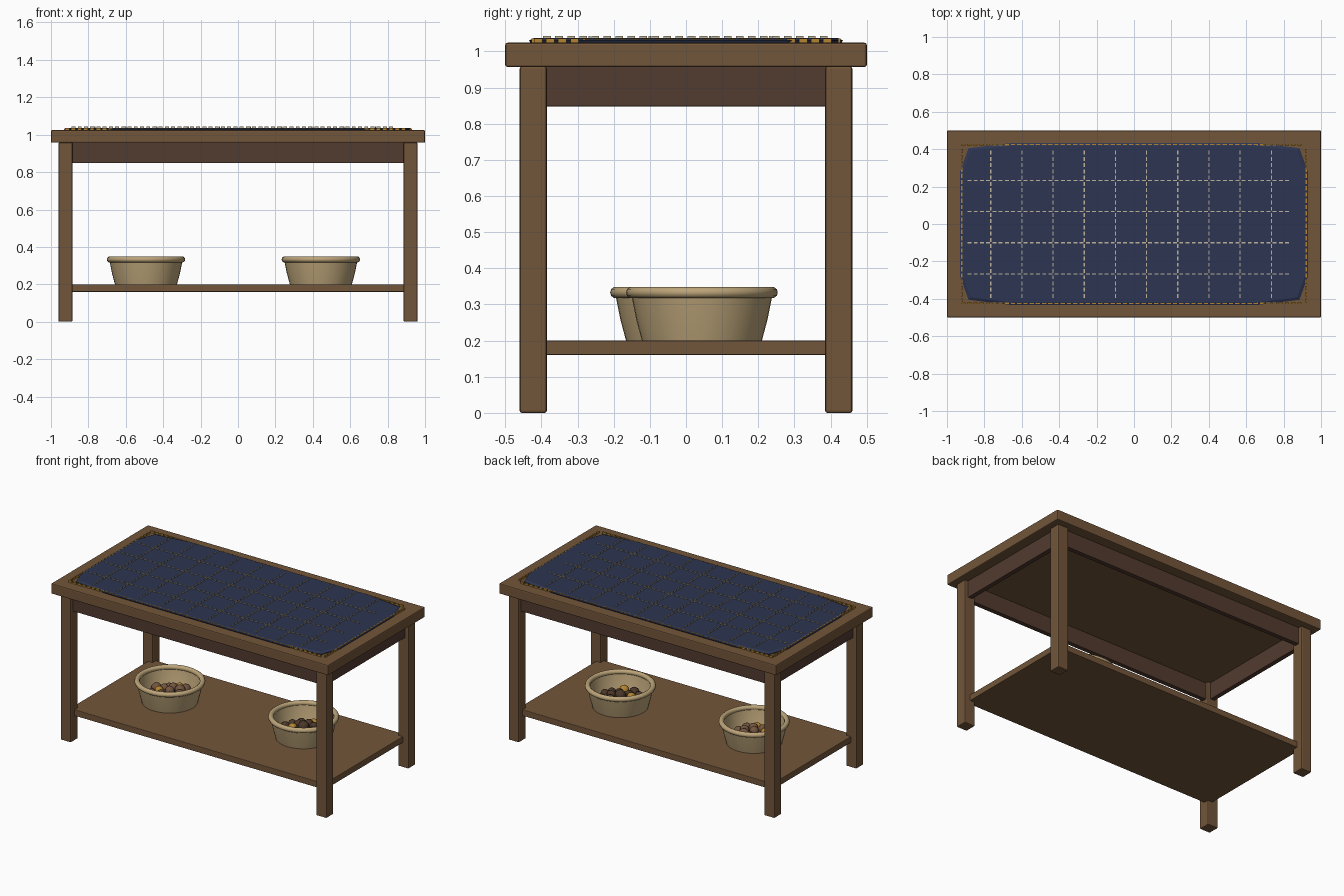
import bpy, bmesh, math, random
from mathutils import Matrix, Vector

if "Cube" in bpy.data.objects:
    bpy.data.objects.remove(bpy.data.objects["Cube"])

random.seed(4)


def mat(name, rgb):
    m = bpy.data.materials.new(name)
    m.diffuse_color = (*rgb, 1)
    m.use_nodes = True
    m.node_tree.nodes["Principled BSDF"].inputs["Base Color"].default_value = m.diffuse_color
    return m


WOOD = mat("oak brown", (0.17, 0.092, 0.042))
DARK = mat("dark wood", (0.085, 0.044, 0.029))
CLAY = mat("tan clay", (0.50, 0.37, 0.19))
NAVY = mat("navy cloth", (0.026, 0.036, 0.085))
CREAM = mat("cream thread", (0.52, 0.46, 0.34))
GOLD = mat("gold thread", (0.45, 0.23, 0.03))
NUT = mat("nut brown", (0.17, 0.09, 0.05))
COCOA = mat("dark cocoa", (0.07, 0.038, 0.022))


def finish(name, bm, mats, smooth=None):
    bmesh.ops.recalc_face_normals(bm, faces=bm.faces[:])
    me = bpy.data.meshes.new(name)
    bm.to_mesh(me)
    bm.free()
    ob = bpy.data.objects.new(name, me)
    bpy.context.collection.objects.link(ob)
    for m in mats:
        me.materials.append(m)
    if smooth:
        bpy.ops.object.select_all(action='DESELECT')
        ob.select_set(True)
        bpy.context.view_layer.objects.active = ob
        bpy.ops.object.shade_smooth_by_angle(angle=math.radians(smooth))
    return ob


def add_box(bm, x0, x1, y0, y1, z0, z1):
    c = Matrix.Translation(((x0 + x1) / 2, (y0 + y1) / 2, (z0 + z1) / 2))
    s = Matrix.Diagonal((x1 - x0, y1 - y0, z1 - z0, 1))
    bmesh.ops.create_cube(bm, size=1, matrix=c @ s)


def box(name, m, *dims, bevel=0.006):
    bm = bmesh.new()
    add_box(bm, *dims)
    if bevel:
        bmesh.ops.bevel(bm, geom=bm.edges[:], offset=bevel, segments=2,
                        profile=0.5, affect='EDGES')
    return finish(name, bm, [m])


# table frame
box("table_top", WOOD, -1, 1, -0.5, 0.5, 0.957, 1.024)
box("lower_shelf", WOOD, -0.92, 0.92, -0.42, 0.42, 0.16, 0.2, bevel=0.003)
for sx, side in ((-1, "left"), (1, "right")):
    for sy, end in ((-1, "front"), (1, "back")):
        cx, cy = sx * 0.9225, sy * 0.4225
        box(f"{end}_{side}_leg", WOOD, cx - 0.0375, cx + 0.0375,
            cy - 0.0375, cy + 0.0375, 0, 0.958)
    box(f"{side}_apron", DARK, sx * 0.92 - 0.015, sx * 0.92 + 0.015,
        -0.39, 0.39, 0.848, 0.958, bevel=0.002)
for sy, end in ((-1, "front"), (1, "back")):
    box(f"{end}_apron", DARK, -0.89, 0.89,
        sy * 0.42 - 0.015, sy * 0.42 + 0.015, 0.848, 0.958, bevel=0.002)

# cloth with cut corners and a soft raised edge
corner = [(0.93, 0.28), (0.885, 0.405), (0.65, 0.434)]
outline = []
for sx, sy in ((1, 1), (-1, 1), (-1, -1), (1, -1)):
    pts = [(sx * x, sy * y) for x, y in corner]
    outline += pts if sx * sy > 0 else pts[::-1]
bm = bmesh.new()
rings = [[bm.verts.new((x * k, y * k2, z)) for x, y in outline]
         for k, k2, z in ((0.995, 0.99, 1.022), (1, 1, 1.03), (0.985, 0.97, 1.037))]
n = len(outline)
for a, b in zip(rings, rings[1:]):
    for i in range(n):
        bm.faces.new((a[i], a[(i + 1) % n], b[(i + 1) % n], b[i]))
bm.faces.new(rings[0][::-1])
bm.faces.new(rings[-1])
finish("cloth", bm, [NAVY])


def dashes(bm, along_x, fixed, lo, hi, z0, z1, pitch=0.0333, length=0.021, w=0.003):
    t = lo
    while t + length <= hi + 0.001:
        if along_x:
            add_box(bm, t, t + length, fixed - w, fixed + w, z0, z1)
        else:
            add_box(bm, fixed - w, fixed + w, t, t + length, z0, z1)
        t += pitch


# quilting stitches in a square grid
bm = bmesh.new()
for i in range(10):
    dashes(bm, False, -0.766 + i * 0.1667, -0.395, 0.395, 1.034, 1.0425)
for i in range(4):
    dashes(bm, True, -0.267 + i * 0.1667, -0.89, 0.86, 1.034, 1.0425)
finish("quilting_stitches", bm, [CREAM])

# gold stitches round the rectangular border
bm = bmesh.new()
for s in (-1, 1):
    dashes(bm, True, s * 0.424, -0.925, 0.925, 1.024, 1.036, length=0.023, w=0.004)
    dashes(bm, False, s * 0.921, -0.42, 0.42, 1.024, 1.036, length=0.023, w=0.004)
finish("border_stitches", bm, [GOLD])


# lathe a closed (radius, z) profile about the vertical through (cx, cy)
def lathe(name, m, profile, cx, cy, seg=40, closed=False):
    bm = bmesh.new()
    vs = [bm.verts.new((r, 0, z)) for r, z in profile]
    es = [bm.edges.new(p) for p in zip(vs, vs[1:] + (vs[:1] if closed else []))]
    bmesh.ops.spin(bm, geom=vs + es, cent=(0, 0, 0), axis=(0, 0, 1),
                   angle=math.tau, steps=seg)
    bmesh.ops.remove_doubles(bm, verts=bm.verts[:], dist=1e-5)
    bmesh.ops.translate(bm, verts=bm.verts[:], vec=(cx, cy, 0))
    return finish(name, bm, [m], smooth=40)


# bowls with rolled rims and a heap of nuts
for side, cx, cy, m in (("left", -0.492, 0.0, NUT), ("right", 0.443, 0.044, COCOA)):
    lathe(f"{side}_bowl", CLAY, [(0, 0.2), (0.166, 0.2), (0.182, 0.26), (0.196, 0.33),
                                 (0.182, 0.33), (0.168, 0.26), (0.152, 0.215),
                                 (0, 0.215)], cx, cy)
    rim = [(0.194 + 0.016 * math.cos(a), 0.333 + 0.016 * math.sin(a))
           for a in (i * math.tau / 10 for i in range(10))]
    lathe(f"{side}_bowl_rim", CLAY, rim, cx, cy, closed=True)

    bm = bmesh.new()
    count = 0
    for ring, num, z in ((0.115, 11, 0.245), (0.065, 7, 0.262), (0.0, 1, 0.275)):
        for i in range(num):
            a = i * math.tau / num + random.uniform(-0.1, 0.1)
            p = Vector((cx + ring * math.cos(a), cy + ring * math.sin(a),
                        z + random.uniform(-0.008, 0.008)))
            before = set(bm.faces)
            bmesh.ops.create_icosphere(bm, subdivisions=2,
                                       radius=random.uniform(0.026, 0.034),
                                       matrix=Matrix.Translation(p))
            for f in set(bm.faces) - before:
                f.material_index = 1 if count % 6 == 3 else 0
            count += 1
    finish(f"{side}_bowl_nuts", bm, [m, GOLD], smooth=40)
